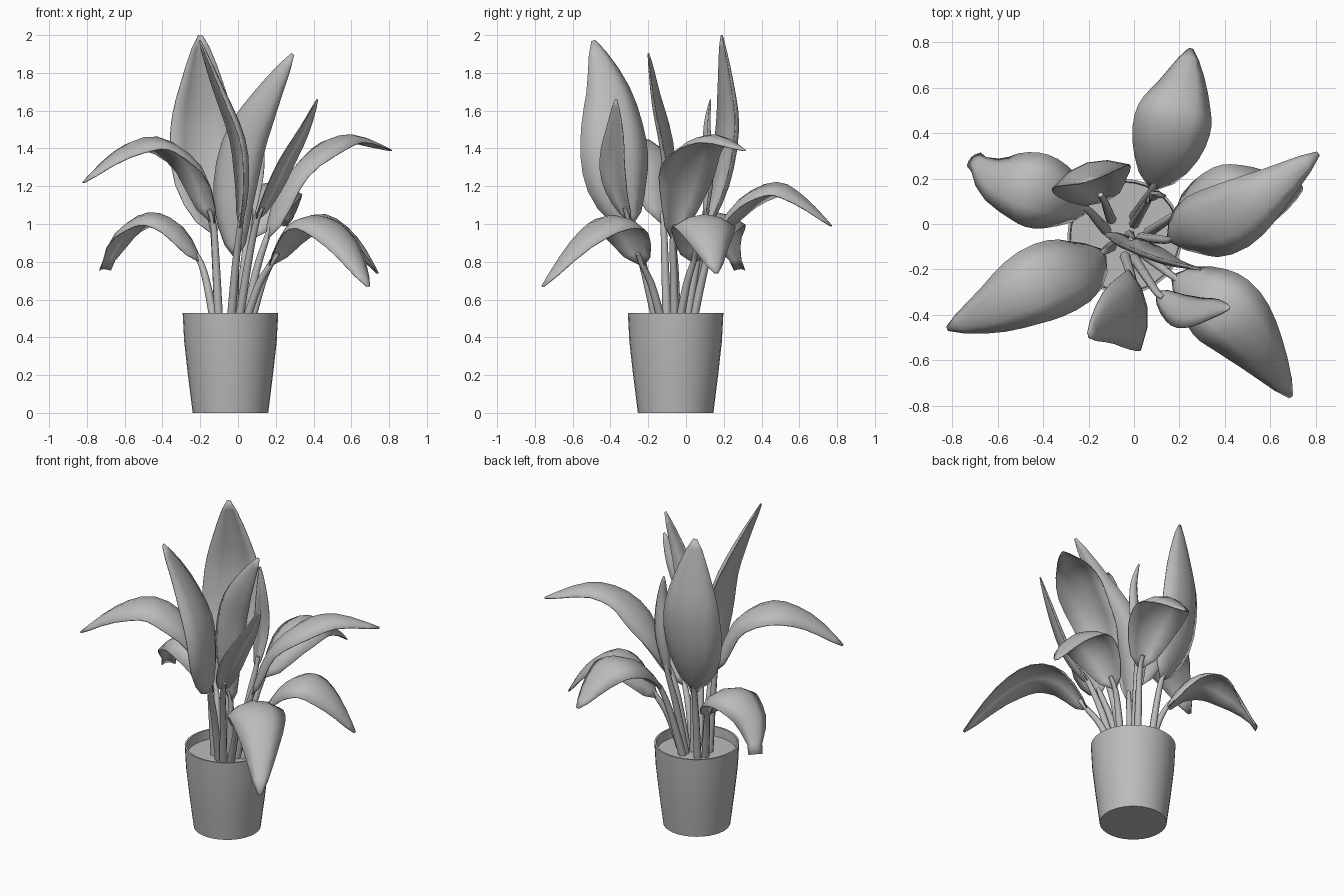
import bpy
import bmesh
import math
from mathutils import Vector
from mathutils.geometry import interpolate_bezier

cube = bpy.data.objects.get("Cube")
if cube:
    bpy.data.objects.remove(cube)

grey = bpy.data.materials.new("plain grey")
grey.use_nodes = True
grey.diffuse_color = (0.5, 0.5, 0.5, 1)
grey.node_tree.nodes["Principled BSDF"].inputs["Base Color"].default_value = grey.diffuse_color

POT_CENTRE = Vector((-0.04, -0.055, 0))
SOIL = 0.47
UP = Vector((0, 0, 1))


def finish(name, bm, angle=60):
    mesh = bpy.data.meshes.new(name)
    bmesh.ops.recalc_face_normals(bm, faces=bm.faces)
    bm.to_mesh(mesh)
    bm.free()
    obj = bpy.data.objects.new(name, mesh)
    bpy.context.collection.objects.link(obj)
    mesh.materials.append(grey)
    bpy.ops.object.select_all(action="DESELECT")
    obj.select_set(True)
    bpy.context.view_layer.objects.active = obj
    bpy.ops.object.shade_smooth_by_angle(angle=math.radians(angle))
    return obj


def bridge(bm, rings, closed):
    for a, b in zip(rings, rings[1:]):
        count = len(a)
        for i in range(count if closed else count - 1):
            j = (i + 1) % count
            bm.faces.new((a[i], a[j], b[j], b[i]))


def smooth_path(points, steps):
    """Sample a smooth curve through the points, evenly per span."""
    pts = [Vector(p) for p in points]
    last = len(pts) - 1
    slopes = [(pts[min(i + 1, last)] - pts[max(i - 1, 0)]) / 6 for i in range(last + 1)]
    path = []
    for i in range(last):
        span = interpolate_bezier(pts[i], pts[i] + slopes[i],
                                  pts[i + 1] - slopes[i + 1], pts[i + 1], steps + 1)
        path += span[:-1]
    return path + [pts[-1]]


def tangent(path, i):
    return (path[min(i + 1, len(path) - 1)] - path[max(i - 1, 0)]).normalized()


def make_stem(name, points):
    bm = bmesh.new()
    path = smooth_path(points, 4)
    rings = []
    for i, centre in enumerate(path):
        t = tangent(path, i)
        a = t.cross(Vector((0, 1, 0))).normalized()
        b = t.cross(a)
        radius = 0.024 - 0.012 * i / (len(path) - 1)
        angles = [math.tau * k / 8 for k in range(8)]
        rings.append([bm.verts.new(centre + radius * (a * math.cos(g) + b * math.sin(g)))
                      for g in angles])
    bridge(bm, rings, True)
    bm.faces.new(rings[0])
    bm.faces.new(rings[-1])
    finish(name, bm)


def make_blade(name, points, width, side, cup, blunt):
    bm = bmesh.new()
    path = smooth_path(points, 3)
    rows = []
    for i, centre in enumerate(path):
        f = i / (len(path) - 1)
        t = tangent(path, i)
        across = Vector(side) if side else t.cross(UP)
        across = (across - t * across.dot(t)).normalized()
        normal = across.cross(t)
        swell = math.sin(math.pi * f ** 0.8) ** 0.85 if 0 < f < 1 else 0
        half = width / 2 * max(swell, 0.06, blunt * f ** 3)
        rows.append([bm.verts.new(centre + across * half * u - normal * half * cup * (u * u - 0.3))
                     for u in (-1, -0.5, 0, 0.5, 1)])
    bridge(bm, rows, False)
    obj = finish(name, bm)
    skin = obj.modifiers.new("thickness", "SOLIDIFY")
    skin.thickness = 0.006
    skin.offset = 0


def make_leaf(name, root, points, width, side=None, cup=0.4, blunt=0):
    """A stem from the soil to the blade base, then the blade itself."""
    base = Vector(points[0])
    foot = Vector((*root, SOIL - 0.02))
    heading = (Vector(points[1]) - base).normalized()
    middle = foot.lerp(base, 0.55) + Vector((0, 0, 0.04))
    make_stem(name + "_stem", [foot, middle, base, base + heading * 0.08])
    make_blade(name + "_blade", points, width, side, cup, blunt)


# Tapered pot with a rim, inner wall and soil
bm = bmesh.new()
rings = []
for radius, z in ((0.2, 0), (0.225, 0.2), (0.245, 0.38), (0.253, 0.53),
                  (0.242, 0.53), (0.238, SOIL)):
    rings.append([bm.verts.new(POT_CENTRE + Vector((radius * math.cos(g), radius * math.sin(g), z)))
                  for g in [math.tau * k / 32 for k in range(32)]])
bridge(bm, rings, True)
bm.faces.new(rings[0])
bm.faces.new(rings[-1])
finish("pot", bm, 40)

# High arching leaves
make_leaf("high_left_leaf", (0.03, -0.06),
          [(0.15, -0.07, 0.92), (0.25, -0.02, 1.2), (0.42, 0.03, 1.39),
           (0.6, 0.15, 1.46), (0.81, 0.31, 1.39)], 0.31)
make_leaf("high_right_leaf", (-0.1, -0.1),
          [(-0.13, -0.12, 1.0), (-0.23, -0.19, 1.3), (-0.43, -0.27, 1.44),
           (-0.63, -0.38, 1.38), (-0.82, -0.46, 1.22)], 0.34)
make_leaf("back_leaf", (0, 0.03),
          [(0.08, 0.15, 0.93), (0.13, 0.3, 1.12), (0.18, 0.48, 1.2),
           (0.22, 0.62, 1.13), (0.25, 0.77, 0.99)], 0.34)

# Low drooping leaves
make_leaf("low_left_leaf", (0.06, -0.04),
          [(0.18, 0.04, 0.8), (0.31, 0.07, 0.97), (0.46, 0.1, 1.03),
           (0.62, 0.13, 0.92), (0.74, 0.16, 0.74)], 0.34)
make_leaf("low_front_leaf", (0.03, -0.12),
          [(0.17, -0.23, 0.78), (0.3, -0.31, 0.98), (0.44, -0.42, 1.02),
           (0.57, -0.58, 0.9), (0.69, -0.76, 0.67)], 0.34)
make_leaf("low_right_leaf", (-0.12, -0.03),
          [(-0.2, 0.06, 0.8), (-0.32, 0.11, 0.98), (-0.47, 0.16, 1.04),
           (-0.62, 0.21, 0.95), (-0.71, 0.29, 0.76)], 0.33, blunt=0.25)

# Tall upright leaves
make_leaf("tall_back_leaf", (-0.1, 0.02),
          [(-0.13, 0.1, 0.95), (-0.19, 0.2, 1.2), (-0.2, 0.25, 1.5),
           (-0.2, 0.23, 1.75), (-0.2, 0.19, 2.0)], 0.36, (1, 0.3, 0), -0.35)
make_leaf("tall_front_leaf", (-0.04, -0.14),
          [(0.01, -0.3, 0.98), (0.04, -0.36, 1.2), (0.02, -0.38, 1.45),
           (-0.09, -0.41, 1.72), (-0.2, -0.49, 1.97)], 0.36, (0.15, -1, 0), -0.3)
make_leaf("tall_middle_leaf", (-0.02, -0.05),
          [(-0.01, -0.06, 0.82), (-0.03, -0.09, 1.1), (0.02, -0.12, 1.4),
           (0.14, -0.17, 1.65), (0.29, -0.2, 1.9)], 0.24, (-1, 0.2, 0.3), -0.35)

# Young narrow leaves
make_leaf("young_front_leaf", (0, -0.15),
          [(0.1, -0.3, 1.02), (0.17, -0.36, 1.18), (0.24, -0.38, 1.33),
           (0.34, -0.37, 1.5), (0.42, -0.37, 1.66)], 0.16, (0.4, 0.8, -0.3), -0.4)
make_leaf("young_back_leaf", (0, 0),
          [(0.06, 0.1, 1.0), (0.08, 0.13, 1.2), (0.09, 0.13, 1.36),
           (0.09, 0.12, 1.52), (0.07, 0.13, 1.66)], 0.09, (1, 0.4, 0), -0.8)
